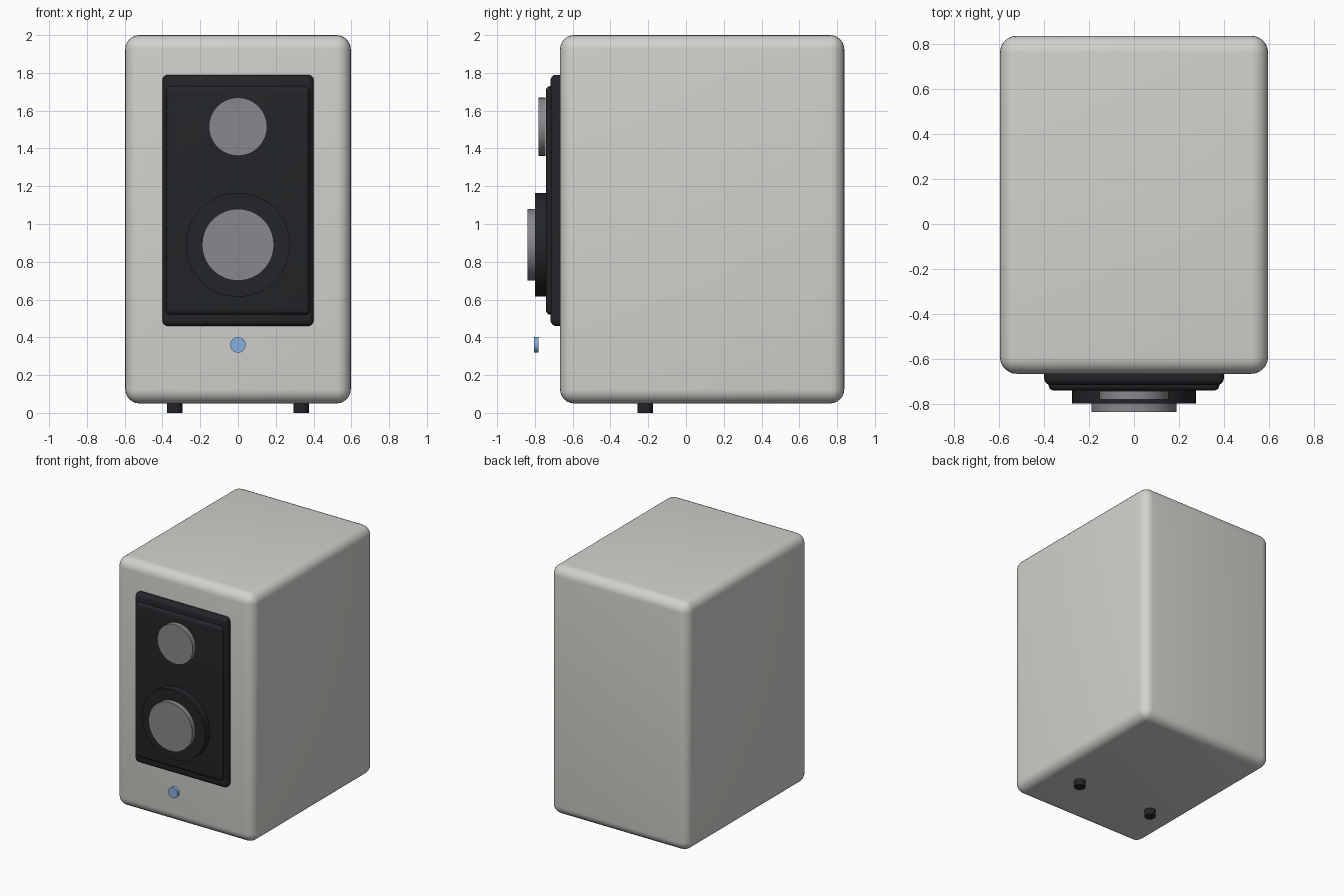
import bpy, math

if "Cube" in bpy.data.objects:
    bpy.data.objects.remove(bpy.data.objects["Cube"])


def material(name, rgb):
    m = bpy.data.materials.new(name)
    m.diffuse_color = (*rgb, 1)
    m.use_nodes = True
    m.node_tree.nodes["Principled BSDF"].inputs["Base Color"].default_value = m.diffuse_color
    return m


CASE = material("warm_white", (0.65, 0.64, 0.61))
BLACK = material("black", (0.017, 0.018, 0.021))
GREY = material("cone_grey", (0.25, 0.25, 0.27))
BLUE = material("indicator_blue", (0.25, 0.43, 0.75))


def rounded_box(name, lo, hi, radius, mat):
    bpy.ops.mesh.primitive_cube_add(
        size=1, location=[(a + b) / 2 for a, b in zip(lo, hi)])
    ob = bpy.context.object
    ob.name = name
    ob.scale = [b - a for a, b in zip(lo, hi)]
    bpy.ops.object.transform_apply(location=False, rotation=False, scale=True)
    bev = ob.modifiers.new("round_edges", 'BEVEL')
    bev.width, bev.segments = radius, 6
    bpy.ops.object.modifier_apply(modifier=bev.name)
    bpy.ops.object.shade_smooth_by_angle(angle=math.radians(35))
    ob.data.materials.append(mat)


def disc(name, loc, radius, depth, mat, facing_front=True):
    bpy.ops.mesh.primitive_cylinder_add(
        vertices=64, radius=radius, depth=depth, location=loc,
        rotation=(math.pi / 2 if facing_front else 0, 0, 0))
    ob = bpy.context.object
    ob.name = name
    bpy.ops.object.shade_smooth_by_angle(angle=math.radians(35))
    ob.data.materials.append(mat)


def front_disc(name, z, radius, front, back, mat):
    disc(name, (0, (front + back) / 2, z), radius, back - front, mat)


# Cabinet
rounded_box("cabinet", (-0.597, -0.667, 0.05), (0.597, 0.838, 2.0), 0.075, CASE)

# Stepped front panel
rounded_box("baffle", (-0.4, -0.717, 0.46), (0.4, -0.617, 1.79), 0.03, BLACK)
rounded_box("baffle_face", (-0.38, -0.742, 0.52), (0.38, -0.662, 1.73), 0.025, BLACK)

# Drivers and indicator light
front_disc("tweeter", 1.515, 0.154, -0.781, -0.743, GREY)
front_disc("woofer_surround", 0.89, 0.275, -0.80, -0.735, BLACK)
front_disc("woofer_cone", 0.89, 0.19, -0.838, -0.80, GREY)
front_disc("indicator_light", 0.36, 0.041, -0.806, -0.781, BLUE)

# Feet
for side, x in (("left", -0.335), ("right", 0.335)):
    disc("foot_" + side, (x, -0.217, 0.03), 0.041, 0.06, BLACK, False)
